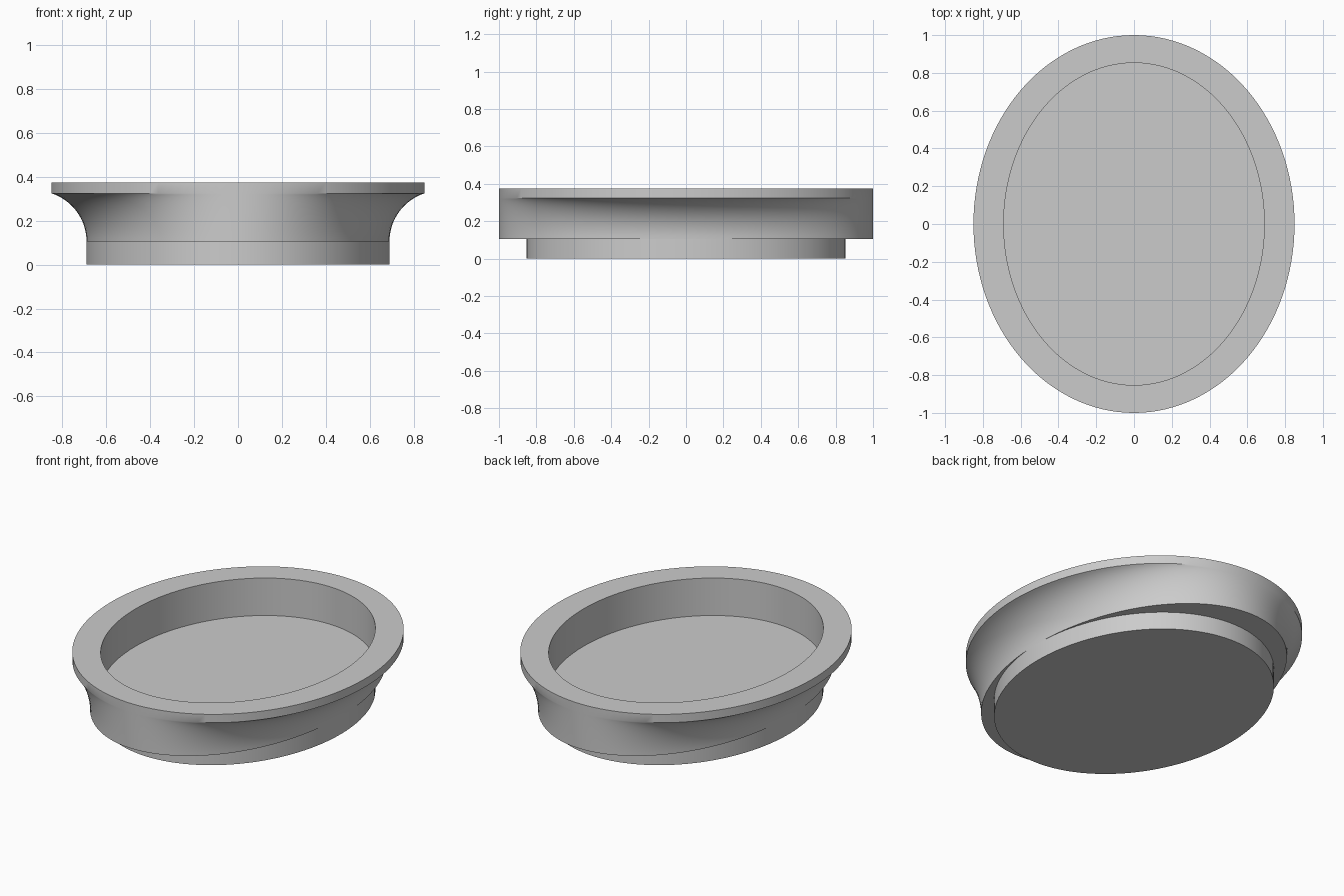
import bpy, bmesh, math

SEGMENTS = 128
old = bpy.data.objects.get("Cube")
if old:
    bpy.data.objects.remove(old, do_unlink=True)

# Single flat colour
grey = bpy.data.materials.new("light_grey")
grey.use_nodes = True
colour = (0.6, 0.6, 0.6, 1)
grey.diffuse_color = colour
grey.node_tree.nodes["Principled BSDF"].inputs["Base Color"].default_value = colour


def oval_loft(name, sections):
    """Skin a stack of ovals given as (half width, half length, height), capping both ends."""
    bm = bmesh.new()
    rings = []
    for rx, ry, z in sections:
        ring = []
        for i in range(SEGMENTS):
            a = math.tau * i / SEGMENTS
            ring.append(bm.verts.new((rx * math.cos(a), ry * math.sin(a), z)))
        rings.append(ring)
    for low, high in zip(rings, rings[1:]):
        for i in range(SEGMENTS):
            j = (i + 1) % SEGMENTS
            bm.faces.new((low[i], low[j], high[j], high[i]))
    bm.faces.new(rings[0][::-1])
    bm.faces.new(rings[-1])
    mesh = bpy.data.meshes.new(name)
    bm.to_mesh(mesh)
    bm.free()
    mesh.materials.append(grey)
    obj = bpy.data.objects.new(name, mesh)
    bpy.context.collection.objects.link(obj)
    return obj


# Concave flare: widens in x only, the length stays constant
inner_x, inner_y, outer_x = 0.69, 0.853, 0.85
neck_z, rim_z, top_z, floor_z = 0.105, 0.325, 0.375, 0.15
rise, reach = rim_z - neck_z, outer_x - inner_x
radius = (rise ** 2 + reach ** 2) / (2 * reach)
sweep = math.asin(rise / radius)
STEPS = 16
flare = []
for k in range(STEPS + 1):
    t = sweep * k / STEPS
    flare.append((inner_x + radius * (1 - math.cos(t)), 1, neck_z + radius * math.sin(t)))

# Base foot, ledge, flare, rim band, rim top, recess wall and recess floor
dish = oval_loft("oval_dish", [
    (inner_x, inner_y, 0),
    (inner_x, inner_y, neck_z),
    *flare,
    (outer_x, 1, top_z),
    (inner_x, inner_y, top_z),
    (inner_x, inner_y, floor_z),
])

bpy.ops.object.select_all(action="DESELECT")
dish.select_set(True)
bpy.context.view_layer.objects.active = dish
bpy.ops.object.shade_smooth_by_angle(angle=math.radians(30))
